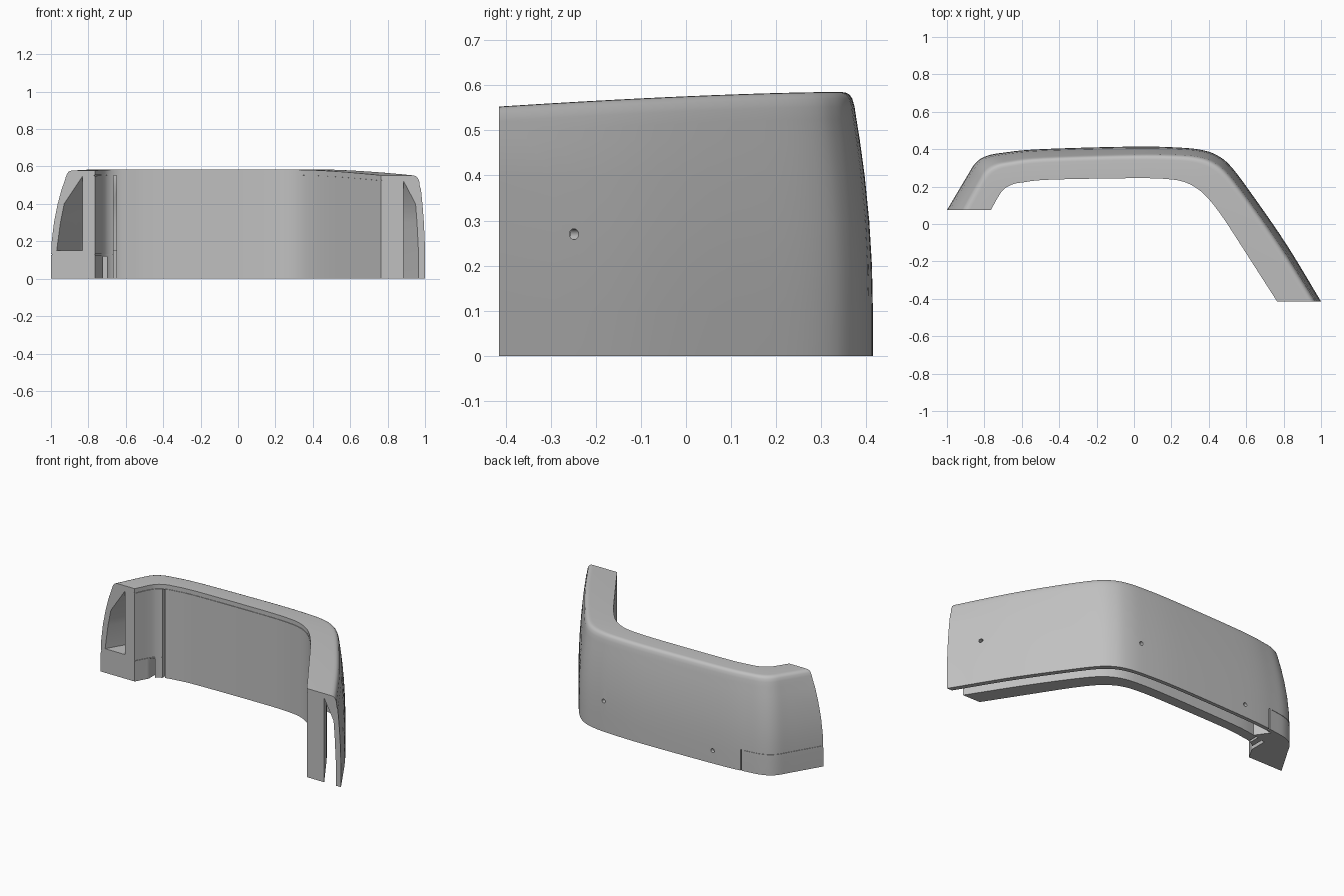
import bpy
import bmesh
from mathutils import Vector, Matrix

cube = bpy.data.objects.get("Cube")
if cube:
    bpy.data.objects.remove(cube, do_unlink=True)

# One plain grey for the whole guard
grey = bpy.data.materials.new("plain_grey")
grey.use_nodes = True
grey.diffuse_color = (0.53, 0.53, 0.53, 1)
grey.node_tree.nodes["Principled BSDF"].inputs["Base Color"].default_value = (0.53, 0.53, 0.53, 1)

# Plan stations from right end to left end: outer x, y, inner x, y
STATIONS = [Vector(p) for p in (
    (-1, .075, -.765, .075), (-.9, .243, -.72, .155), (-.848, .325, -.69, .19),
    (-.79, .363, -.645, .213), (-.7, .381, -.59, .223), (-.5, .4, -.45, .237),
    (0, .414, 0, .245), (.25, .408, .18, .24), (.37, .394, .27, .224),
    (.45, .364, .34, .188), (.523, .302, .4, .133), (.638, .148, .48, .028),
    (.817, -.112, .6, -.157), (1, -.414, .765, -.414))]
STEPS = 5


def plan_at(pos):
    """Smooth curve through the plan stations."""
    last = len(STATIONS) - 1
    i = min(int(pos), last - 1)
    f = pos - i
    b, c = STATIONS[i], STATIONS[i + 1]
    a = STATIONS[i - 1] if i else b * 2 - c
    d = STATIONS[i + 2] if i + 2 <= last else c * 2 - b
    return (b * 2 + (c - a) * f + (a * 2 - b * 5 + c * 4 - d) * f ** 2
            + (b * 3 - a - c * 3 + d) * f ** 3) / 2


def top_height(y):
    return .585 - .032 * (max(0, .33 - y) / .74) ** 1.5


def shell_section(t, plan):
    """Hollow section as (fraction of width, height); open underneath."""
    lean = .34 - .21 * t
    web = .72 - .23 * t
    skin = .13 + .02 * t

    def pt(u, drop):
        y = plan[1] + (plan[3] - plan[1]) * u
        return u, top_height(y) - drop

    outer = [(0, 0), (0, .1), (lean * .05, .2), (lean * .2, .3), (lean * .45, .4), (lean * .72, .48)]
    crown = [pt(lean * .9, .06), pt(lean, .033), pt(lean + .03, .015),
             pt(lean + .07, .005), pt(lean + .12, .001), pt(lean + .18, 0)]
    lip = [pt(1, 0), pt(1, .025), pt(.98, .025), pt(.98, .029), pt(1, .029)]
    inner = [(1, 0), (web, 0), pt(web, .03), (lean * .5 + skin, .4),
             (lean * .25 + skin, .3), (skin, .15), (skin, 0)]
    return outer + crown + lip + inner


def band_section(low, high, bottom, top):
    """Rectangle between two (right end, left end) width fractions."""
    def section(t, plan):
        a = low[0] + (low[1] - low[0]) * t
        b = high[0] + (high[1] - high[0]) * t
        return [(a, bottom), (a, top), (b, top), (b, bottom)]
    return section


def finish(name, bm):
    bmesh.ops.recalc_face_normals(bm, faces=bm.faces)
    mesh = bpy.data.meshes.new(name)
    bm.to_mesh(mesh)
    bm.free()
    mesh.materials.append(grey)
    obj = bpy.data.objects.new(name, mesh)
    bpy.context.collection.objects.link(obj)
    return obj


def loft(name, section, end):
    """Sweep a section along the plan and cap both ends."""
    bm = bmesh.new()
    rings = []
    for k in range(int(end * STEPS) + 1):
        plan = plan_at(k / STEPS)
        t = k / STEPS / (len(STATIONS) - 1)
        outer, inner = Vector(plan[:2]), Vector(plan[2:])
        ring = []
        for u, z in section(t, plan):
            p = outer.lerp(inner, u)
            ring.append(bm.verts.new((p.x, p.y, z)))
        rings.append(ring)
    for a, b in zip(rings, rings[1:]):
        for j in range(len(a)):
            n = (j + 1) % len(a)
            bm.faces.new((a[j], a[n], b[n], b[j]))
    bm.faces.new(rings[0])
    bm.faces.new(rings[-1])
    return finish(name, bm)


def box(name, low, high):
    low, high = Vector(low), Vector(high)
    bm = bmesh.new()
    size = Matrix.Diagonal((*(high - low), 1))
    bmesh.ops.create_cube(bm, size=1, matrix=Matrix.Translation((low + high) / 2) @ size)
    return finish(name, bm)


def drill(name, place, direction):
    bm = bmesh.new()
    turn = Vector(direction).to_track_quat('Z', 'Y').to_matrix().to_4x4()
    bmesh.ops.create_cone(bm, cap_ends=True, segments=20, radius1=.012, radius2=.012,
                          depth=.09, matrix=Matrix.Translation(place) @ turn)
    return finish(name, bm)


def carve(obj, cutter):
    cutter.hide_render = True
    bpy.context.view_layer.objects.active = obj
    mod = obj.modifiers.new(cutter.name, 'BOOLEAN')
    mod.operation = 'DIFFERENCE'
    mod.solver = 'EXACT'
    mod.object = cutter
    bpy.ops.object.modifier_apply(modifier=mod.name)


shell = loft("guard_shell", shell_section, len(STATIONS) - 1)
block = loft("right_end_block", band_section((.13, .15), (.72, .49), 0, .15), 4)

# Seam slots, part line and screw holes in the shell
notch = box("notch_cutter", (-.722, .05, -.1), (-.7, .26, .12))
cutters = [
    notch,
    box("inner_seam_cutter", (-.665, .1, -.1), (-.65, .3, .553)),
    box("outer_seam_cutter", (-.655, .33, -.1), (-.647, .5, .13)),
    loft("outer_part_line_cutter", band_section((-.05, -.05), (.02, .02), .128, .131), 4.2),
    loft("inner_part_line_cutter", band_section((.98, .98), (1.05, 1.05), .128, .131), 2.6),
    drill("left_hole_cutter", (.897, -.247, .27), (1.44, 1, 0)),
    drill("back_hole_cutter", (.285, .405, .19), (0, 1, 0)),
    drill("low_back_hole_cutter", (-.465, .402, .08), (0, 1, 0))]
carve(block, notch)
for cutter in cutters:
    carve(shell, cutter)
    bpy.data.objects.remove(cutter, do_unlink=True)

# Smooth curved faces, keep edges sharp
bpy.ops.object.select_all(action='DESELECT')
for obj in (shell, block):
    obj.select_set(True)
bpy.ops.object.shade_smooth_by_angle(angle=.55)
